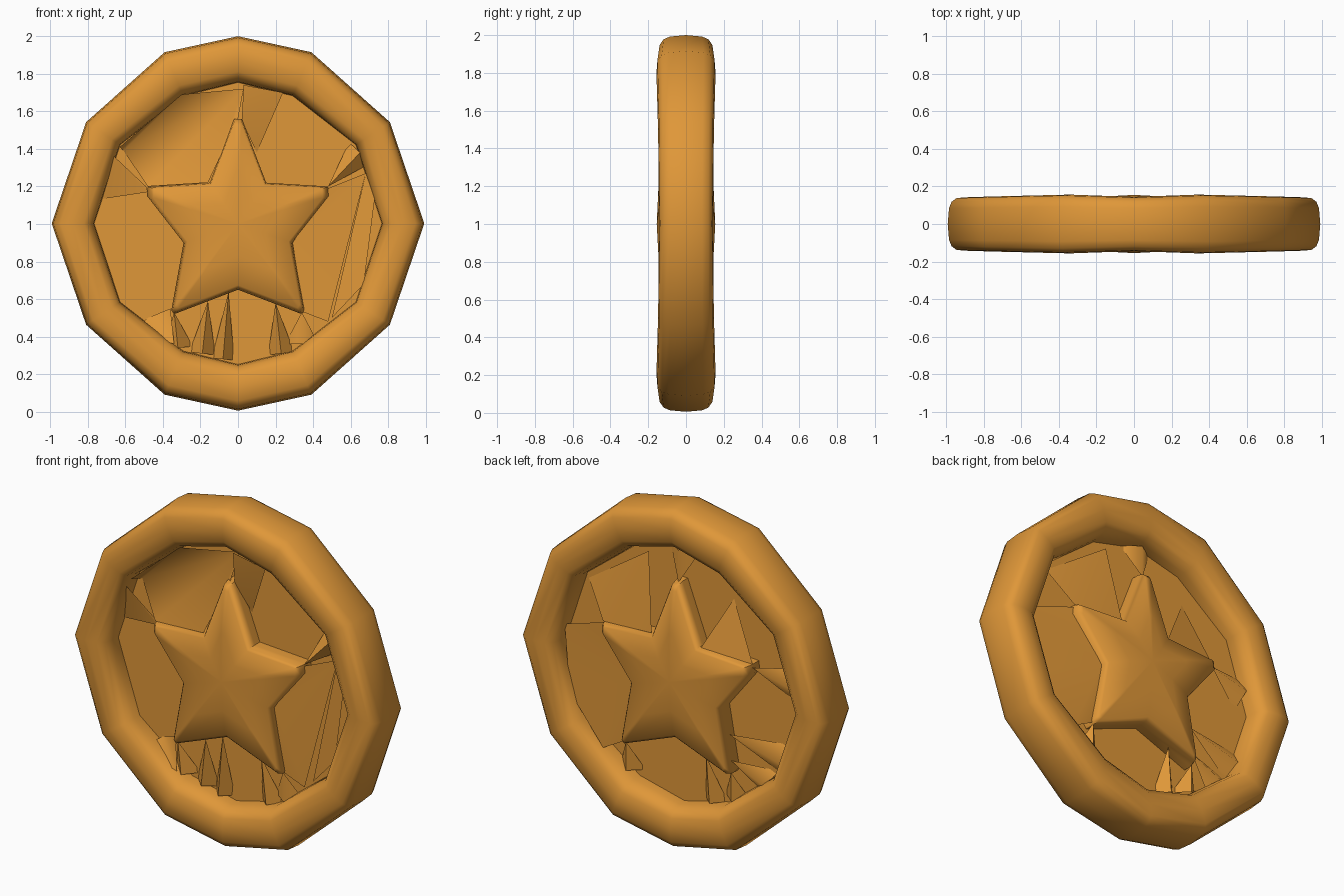
import bpy, bmesh, math

gold = bpy.data.materials.new("warm gold")
gold.diffuse_color = (0.74, 0.31, 0.04, 1)


def finish(bm, name, angle, normals=True):
    if normals:
        bmesh.ops.recalc_face_normals(bm, faces=bm.faces)
    me = bpy.data.meshes.new(name)
    bm.to_mesh(me)
    bm.free()
    me.materials.append(gold)
    ob = bpy.data.objects.new(name, me)
    bpy.context.collection.objects.link(ob)
    bpy.ops.object.select_all(action='DESELECT')
    ob.select_set(True)
    bpy.context.view_layer.objects.active = ob
    bpy.ops.object.shade_smooth_by_angle(angle=math.radians(angle))
    return ob


def bridge(bm, a, b):
    n = len(a)
    for i in range(n):
        j = (i + 1) % n
        bm.faces.new((a[i], a[j], b[j], b[i]))


# uneven twelve-sided outline: angle, outer scale, inner scale, depth scale
QUAD = [(0, 1.0, 1.0, 0.94), (33.7, 0.98, 0.985, 0.97), (66.8, 1.0, 0.965, 1.03), (90, 1.005, 0.98, 0.95)]
CORNERS = QUAD + [(180 - a, *r) for a, *r in QUAD[2::-1]]
CORNERS += [(360 - a, *r) for a, *r in CORNERS[5:0:-1]]

# rounded outer ring: (radius, depth) section swept round the outline
half = [(0.985, 0.09), (0.972, 0.125), (0.945, 0.147), (0.88, 0.152),
        (0.82, 0.143), (0.785, 0.115), (0.77, 0.06)]
section = [(0.992, 0)] + half + [(0.765, 0)] + [(r, -d) for r, d in reversed(half)]
bm = bmesh.new()
loops = []
for deg, so, si, sd in CORNERS:
    a = math.radians(deg)
    loop = []
    for r, y in section:
        t = (0.992 - r) / 0.227
        r *= so + (si - so) * t
        loop.append(bm.verts.new((r * math.cos(a), y * sd, 1.003 + r * math.sin(a))))
    loops.append(loop)
for k in range(len(loops)):
    bridge(bm, loops[k], loops[(k + 1) % len(loops)])
finish(bm, "outer_ring", 50)

# domed star, same on front and back, with blunt tips
right = [(0.02, 1.56), (0.15, 1.22), (0.48, 1.20), (0.485, 1.15), (0.29, 0.90),
         (0.355, 0.54), (0.34, 0.52)]
outline = right + [(0, 0.65)] + [(-x, z) for x, z in reversed(right)]
bm = bmesh.new()


def star_loop(s, y):
    return [bm.verts.new((x * s, y, 1 + (z - 1) * s)) for x, z in outline]


side_loops = [star_loop(s, y) for s, y in
              ((0.5, -0.142), (0.93, -0.117), (0.975, -0.1), (1, -0.06),
               (1, 0.06), (0.975, 0.1), (0.93, 0.117), (0.5, 0.142))]
for a, b in zip(side_loops, side_loops[1:]):
    bridge(bm, a, b)
for loop, y in ((side_loops[0], -0.155), (side_loops[-1], 0.155)):
    c = bm.verts.new((0, y, 1))
    for i in range(len(loop)):
        bm.faces.new((loop[i], loop[(i + 1) % len(loop)], c))
finish(bm, "star", 60)

# thin flat plate filling the ring
bm = bmesh.new()
a, b = [[bm.verts.new((0.79 * math.cos(math.radians(c[0])), y, 1 + 0.79 * math.sin(math.radians(c[0]))))
         for c in CORNERS] for y in (-0.012, 0.012)]
bridge(bm, a, b)
bm.faces.new(a)
bm.faces.new(b)
finish(bm, "back_plate", 30)


# webs stretched between star and ring: (x, z, depth), fanned from the first point
def webs(name, side, polys):
    bm = bmesh.new()
    for p in polys:
        v = [bm.verts.new((x, side * d, z)) for x, z, d in p]
        for i in range(1, len(v) - 1):
            f = bm.faces.new((v[0], v[i], v[i + 1]))
            f.normal_update()
            if f.normal.y * side < 0:
                f.normal_flip()
    bmesh.ops.remove_doubles(bm, verts=bm.verts, dist=0.001)
    finish(bm, name, 80, False)


def fin(x0, z0, x1, z1, w):
    """Small ridge from a star edge point to a ring point, sloping to the plate."""
    l = math.hypot(x1 - x0, z1 - z0)
    px, pz = -(z1 - z0) / l * w, (x1 - x0) / l * w
    a, b = (x0, z0, 0.07), (x1, z1, 0.07)
    return [[a, b, (x1 + px, z1 + pz, 0)], [a, b, (x1 - px, z1 - pz, 0)]]


front = [
    [(-0.16, 1.22, 0.09), (-0.48, 1.20, 0.08), (0.03, 1.72, 0.03), (0, 1.56, 0.07)],
    [(-0.48, 1.20, 0.08), (-0.61, 1.39, 0.012), (0.03, 1.72, 0.03)],
    [(-0.30, 1.69, 0.11), (-0.63, 1.41, 0.09), (-0.61, 1.39, 0.012), (0.03, 1.72, 0.03)],
    [(0.29, 0.90, 0.08), (0.48, 1.19, 0.07), (0.68, 1.27, 0.05), (0.48, 0.48, 0.07), (0.35, 0.53, 0.07)],
    [(0.68, 1.27, 0.05), (0.73, 1.15, 0.06), (0.67, 0.68, 0.06), (0.50, 0.50, 0.02)],
    [(0.02, 1.55, 0.06), (0.03, 1.74, 0.09), (0.24, 1.70, 0.09), (0.10, 1.38, 0.012)],
    [(-0.48, 1.17, 0.06), (-0.745, 1.13, 0.012), (-0.67, 1.37, 0.09), (-0.49, 1.20, 0.06)],
    [(-0.48, 0.5, 0.012), (-0.36, 0.55, 0.06), (-0.34, 0.36, 0.08), (-0.56, 0.44, 0.1)],
]
for p in ((0.48, 1.2, 0.65, 1.38, 0.08), (-0.34, 0.53, -0.32, 0.34, 0.08), (-0.16, 0.59, -0.19, 0.31, 0.07),
          (0.2, 0.58, 0.23, 0.31, 0.07), (0.34, 0.53, 0.34, 0.36, 0.09), (-0.05, 0.64, -0.08, 0.28, 0.06)):
    front += fin(*p)
webs("front_webs", -1, front)

back = [
    [(0.29, 0.90, 0.08), (0.48, 1.19, 0.07), (0.75, 1.10, 0.05), (0.71, 0.72, 0.06), (0.48, 0.46, 0.08),
     (0.35, 0.53, 0.07)],
    [(0.16, 1.22, 0.09), (0.48, 1.20, 0.08), (0.22, 1.66, 0.03)],
    [(0.48, 1.20, 0.08), (0.62, 1.39, 0.012), (0.22, 1.66, 0.03)],
    [(-0.16, 1.22, 0.09), (-0.48, 1.20, 0.07), (-0.32, 1.52, 0.012)],
]
for p in ((0, 1.55, 0, 1.74, 0.1), (-0.48, 1.18, -0.72, 1.12, 0.1), (-0.33, 0.75, -0.67, 0.66, 0.1),
          (-0.34, 0.6, -0.56, 0.5, 0.09), (-0.34, 0.53, -0.34, 0.36, 0.08), (-0.18, 0.58, -0.2, 0.31, 0.07),
          (0.34, 0.53, 0.34, 0.36, 0.08)):
    back += fin(*p)
webs("rear_webs", 1, back)
